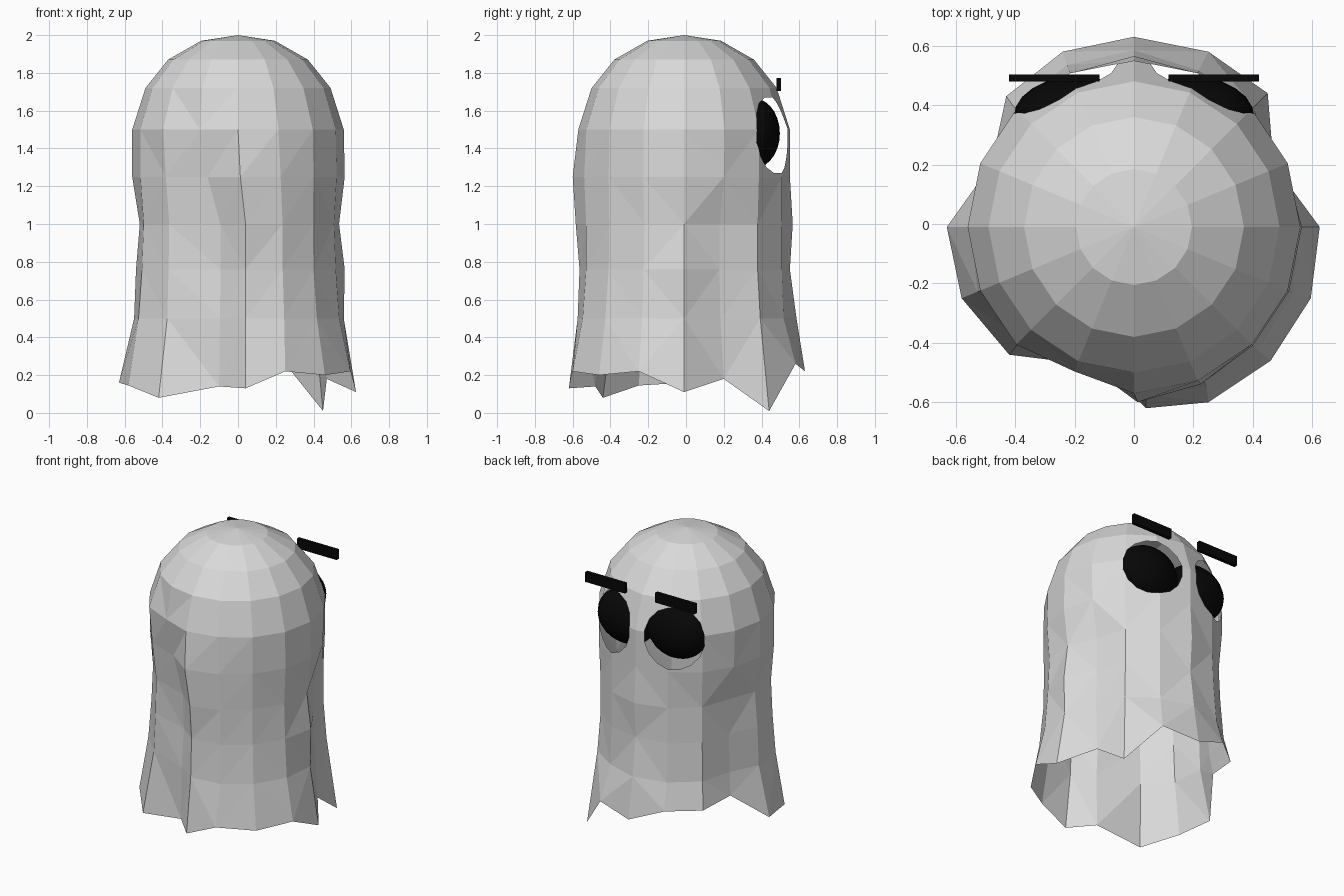
import bpy, bmesh, math
from mathutils import Vector, Matrix

if "Cube" in bpy.data.objects:
    bpy.data.objects.remove(bpy.data.objects["Cube"])


def material(name, rgb):
    m = bpy.data.materials.new(name)
    m.diffuse_color = (*rgb, 1)
    m.use_nodes = True
    m.node_tree.nodes["Principled BSDF"].inputs["Base Color"].default_value = m.diffuse_color
    return m


WHITE = material("sheet_white", (0.7, 0.7, 0.7))
BLACK = material("matte_black", (0.002, 0.002, 0.002))


def finish(bm, name, mat):
    mesh = bpy.data.meshes.new(name)
    bm.to_mesh(mesh)
    bm.free()
    mesh.materials.append(mat)
    ob = bpy.data.objects.new(name, mesh)
    bpy.context.collection.objects.link(ob)
    return ob


# Draped sheet: dome rings, then folded rings down to a ragged hem
N = 16
CENTRE_Y = -0.01
DOME = [(1.97, 0.195), (1.87, 0.37), (1.72, 0.49), (1.5, 0.56)]
# height, share of the fold twist, radius of each column
SKIRT = [
    (1.25, 0.3, (.565, .55, .56, .56, .56, .56, .56, .55, .56, .56, .54, .49, .59, .575, .565, .565)),
    (1.00, 1.0, (.535, .49, .55, .56, .575, .56, .54, .49, .52, .54, .515, .47, .575, .57, .56, .55)),
    (0.76, 1.0, (.565, .49, .55, .56, .56, .57, .55, .49, .54, .55, .52, .46, .555, .57, .565, .56)),
    (0.50, 1.0, (.56, .50, .57, .57, .595, .59, .57, .50, .55, .57, .53, .48, .565, .59, .59, .58))]
TWIST = {11: 11, 12: 4, 13: 2}
HEM = [(0.625, -0.01, 0.11), (0.47, 0.20, 0.18), (0.45, 0.44, 0.01), (0.25, 0.58, 0.26),
       (0.0, 0.63, 0.22), (-0.24, 0.58, 0.32), (-0.43, 0.43, 0.32), (-0.48, 0.20, 0.35),
       (-0.63, -0.01, 0.16), (-0.58, -0.25, 0.145), (-0.42, -0.44, 0.08), (-0.10, -0.48, 0.14),
       (0.04, -0.62, 0.13), (0.25, -0.60, 0.22), (0.46, -0.46, 0.20), (0.595, -0.25, 0.22)]

bm = bmesh.new()
top = bm.verts.new((0, CENTRE_Y, 2))
rings = []


def around(r, deg, z):
    a = math.radians(deg)
    return bm.verts.new((r * math.cos(a), r * math.sin(a) + CENTRE_Y, z))


for z, r in DOME:
    rings.append([around(r, i * 360 / N, z) for i in range(N)])
rings[-1][11].co.xy *= 0.94   # the deep front fold starts here
for z, share, radii in SKIRT:
    rings.append([around(r, i * 360 / N + share * TWIST.get(i, 0), z)
                  for i, r in enumerate(radii)])
rings.append([bm.verts.new(p) for p in HEM])

folds = []
for i in range(N):
    j = (i + 1) % N
    bm.faces.new((top, rings[0][i], rings[0][j]))
    for k, (up, low) in enumerate(zip(rings, rings[1:])):
        f = bm.faces.new((up[i], low[i], low[j], up[j]))
        if k >= len(DOME) - 2:
            folds.append(f)
bmesh.ops.triangulate(bm, faces=folds)

# Oval eye holes, trimmed one side of the oval at a time
SIDES = 16
WIDE, TALL = 0.19, 0.2
for s in (1, -1):
    centre = Vector((s * 0.233, 0.46, 1.47))
    across = Vector((s * 0.89, -0.46, 0))
    inside = [f for f in bm.faces
              if (f.calc_center_median() - centre).length < 0.5
              and f.calc_center_median().y > 0.1]
    for k in range(SIDES):
        a = 2 * math.pi * k / SIDES
        c, d = math.cos(a), math.sin(a)
        point = centre + across * (WIDE * c) + Vector((0, 0, TALL * d))
        normal = (across * (c / WIDE) + Vector((0, 0, d / TALL))).normalized()
        geom = set(inside)
        for f in inside:
            geom.update(f.edges)
            geom.update(f.verts)
        cut = bmesh.ops.bisect_plane(bm, geom=list(geom), dist=1e-5,
                                     plane_co=point, plane_no=normal)
        inside = [f for f in cut["geom"] if isinstance(f, bmesh.types.BMFace)
                  and (f.calc_center_median() - point).dot(normal) < 0]
    bmesh.ops.delete(bm, geom=inside, context="FACES")
finish(bm, "ghost_sheet", WHITE)

for s, side in ((1, "right"), (-1, "left")):
    # Flattened eyeball filling each hole
    bm = bmesh.new()
    bmesh.ops.create_uvsphere(bm, u_segments=24, v_segments=14, radius=1)
    bm.transform(Matrix.Translation((s * 0.19, 0.36, 1.48))
                 @ Matrix.Diagonal((0.215, 0.137, 0.185, 1)))
    for f in bm.faces:
        f.smooth = True
    finish(bm, side + "_eye", BLACK)

    # Floating eyebrow bar
    bm = bmesh.new()
    bmesh.ops.create_cube(bm, size=1)
    bm.transform(Matrix.Translation((s * 0.268, 0.491, 1.738))
                 @ Matrix.Diagonal((0.304, 0.024, 0.068, 1)))
    finish(bm, side + "_eyebrow", BLACK)
